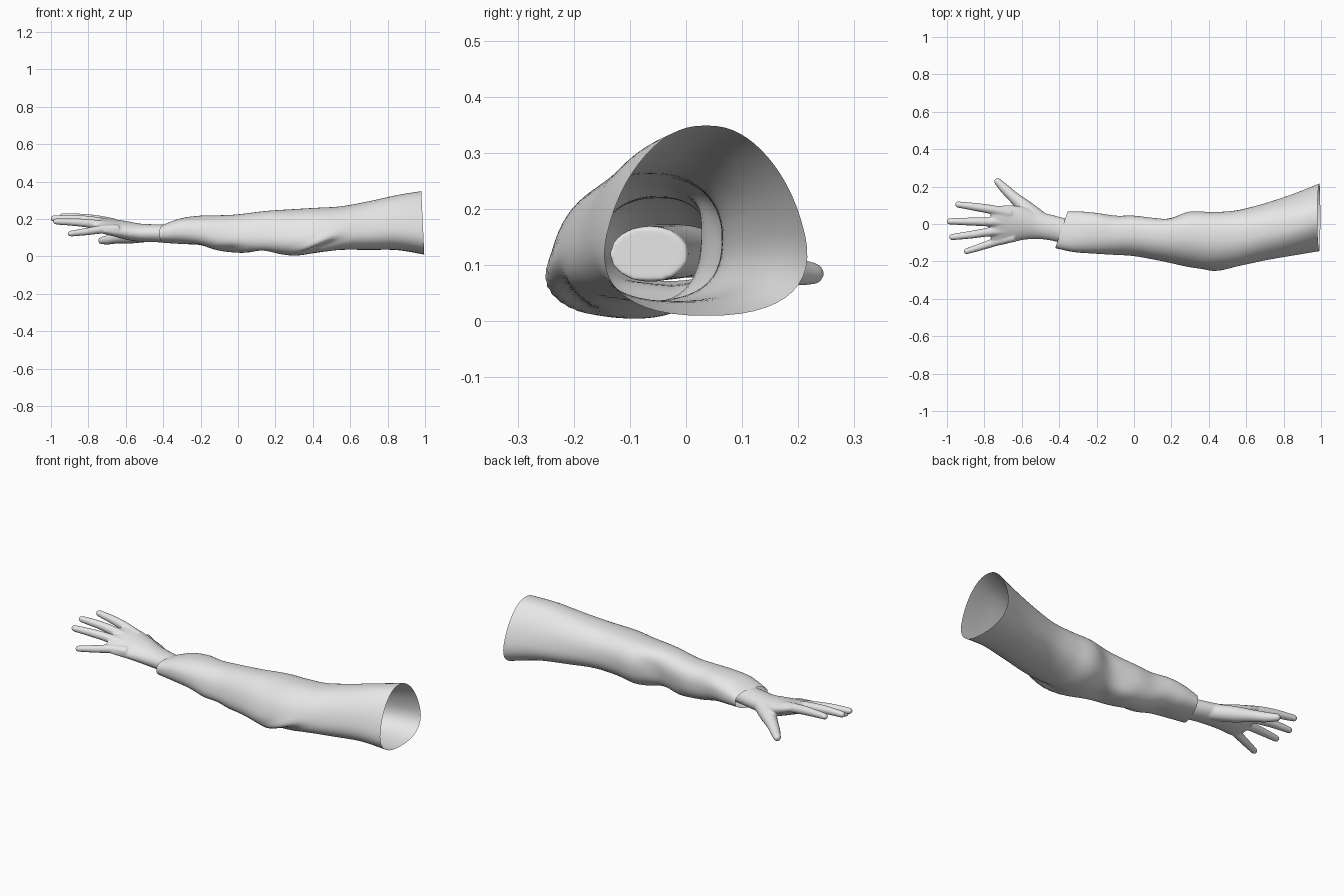
import bpy, bmesh, math
from mathutils import Vector

grey = bpy.data.materials.new("light grey")
grey.diffuse_color = (0.8, 0.8, 0.8, 1)


def catmull(rows, steps):
    """Smoothly interpolate rows of numbers."""
    out = []
    for i in range(len(rows) - 1):
        a, b, c, d = (rows[min(max(i + k, 0), len(rows) - 1)] for k in (-1, 0, 1, 2))
        for s in range(steps):
            t = s / steps
            out.append([0.5 * (2 * q + (r - p) * t + (2 * p - 5 * q + 4 * r - w) * t * t
                               + (3 * q - p - 3 * r + w) * t ** 3)
                        for p, q, r, w in zip(a, b, c, d)])
    return out + [list(rows[-1])]


def loft(bm, rings, cap):
    """Skin a list of point rings, optionally closing both ends."""
    loops = [[bm.verts.new(p) for p in ring] for ring in rings]
    n = len(loops[0])
    for a, b in zip(loops, loops[1:]):
        for i in range(n):
            j = (i + 1) % n
            bm.faces.new((a[i], a[j], b[j], b[i]))
    if cap:
        bm.faces.new(loops[0])
        bm.faces.new(loops[-1])


def finish(bm, name):
    bmesh.ops.recalc_face_normals(bm, faces=bm.faces)
    mesh = bpy.data.meshes.new(name)
    bm.to_mesh(mesh)
    bm.free()
    mesh.materials.append(grey)
    for p in mesh.polygons:
        p.use_smooth = True
    ob = bpy.data.objects.new(name, mesh)
    bpy.context.collection.objects.link(ob)
    return ob


# Sleeve: x, y min, y max, z min, z max, top taper, lean, slant along y, slant along z
stations = [
    (-0.388, -0.13, 0.068, 0.072, 0.172, 0.0, 0.0, 0.033, 0.0),
    (-0.30, -0.152, 0.068, 0.066, 0.205, 0.0, 0.0, 0.02, 0.0),
    (-0.20, -0.16, 0.06, 0.055, 0.218, 0.0, 0.1, 0.0, 0.0),
    (-0.10, -0.165, 0.046, 0.03, 0.22, 0.05, 0.1, 0.0, 0.0),
    (0.00, -0.17, 0.045, 0.02, 0.225, 0.05, 0.15, 0.0, 0.0),
    (0.15, -0.195, 0.032, 0.02, 0.243, 0.05, 0.2, 0.0, 0.0),
    (0.30, -0.225, 0.068, 0.004, 0.253, 0.1, 0.2, 0.0, 0.0),
    (0.42, -0.237, 0.066, 0.02, 0.26, 0.12, 0.18, 0.0, 0.0),
    (0.55, -0.222, 0.075, 0.035, 0.268, 0.15, 0.12, 0.0, 0.0),
    (0.70, -0.19, 0.11, 0.035, 0.295, 0.2, 0.05, 0.0, 0.0),
    (0.85, -0.163, 0.155, 0.034, 0.328, 0.26, 0.0, 0.0, 0.0),
    (0.988, -0.137, 0.208, 0.01, 0.349, 0.3, 0.0, 0.0, -0.008),
]
# Cloth folds: x, angle, height, length, angular width, twist
folds = [
    (0.41, 212, 0.010, 0.10, 11, -190),
    (0.43, 232, -0.014, 0.10, 13, -190),
    (0.14, 275, -0.014, 0.06, 25, 120),
    (-0.04, 235, -0.010, 0.07, 22, -120),
    (0.05, 310, 0.008, 0.06, 22, 100),
    (-0.22, 262, -0.008, 0.06, 22, 150),
    (0.20, 15, -0.010, 0.06, 25, 100),
]


def soft_power(v):
    return math.copysign(abs(v) ** 0.85, v)


def sleeve_ring(row, n=56):
    x, y0, y1, z0, z1, taper, lean, sy, sz = row
    cy, hy, cz, hz = (y0 + y1) / 2, (y1 - y0) / 2, (z0 + z1) / 2, (z1 - z0) / 2
    ring = []
    for i in range(n):
        ang = 360 * i / n
        c, s = soft_power(math.cos(math.radians(ang))), soft_power(math.sin(math.radians(ang)))
        r = 1.0
        for fx, fa, h, length, width, twist in folds:
            da = (ang - fa - twist * (x - fx) + 180) % 360 - 180
            r += h / hz * math.exp(-((x - fx) / length) ** 2 - (da / width) ** 2)
        y = cy + hy * 0.985 * c * (1 - taper * s) * r + lean * hz * s
        ring.append((x + sy * c + sz * s, y, cz + hz * s * r))
    return ring


bm = bmesh.new()
loft(bm, [sleeve_ring(r) for r in catmull(stations, 6)], cap=False)
finish(bm, "sleeve")

# Forearm, wrist and palm: x, y centre, half width, z centre, half height, tilt
palm = [
    (-0.22, -0.066, 0.07, 0.12, 0.05, 0.0),
    (-0.34, -0.045, 0.069, 0.122, 0.049, 0.0),
    (-0.44, -0.02, 0.069, 0.124, 0.048, 0.0),
    (-0.52, -0.006, 0.074, 0.127, 0.048, 0.05),
    (-0.59, 0.003, 0.088, 0.138, 0.049, 0.12),
    (-0.66, 0.0, 0.1, 0.152, 0.042, 0.2),
    (-0.72, -0.008, 0.105, 0.165, 0.034, 0.26),
    (-0.765, -0.006, 0.09, 0.175, 0.02, 0.28),
]
# Digits: path points with x, y, z, radius
digits = [
    [(-0.48, 0.01, 0.12, 0.042), (-0.57, 0.08, 0.11, 0.041), (-0.64, 0.14, 0.10, 0.031),
     (-0.69, 0.187, 0.09, 0.026), (-0.728, 0.226, 0.085, 0.02)],
    [(-0.66, 0.055, 0.175, 0.028), (-0.75, 0.075, 0.195, 0.025), (-0.84, 0.09, 0.207, 0.022),
     (-0.94, 0.104, 0.214, 0.017)],
    [(-0.66, 0.01, 0.165, 0.028), (-0.76, 0.011, 0.187, 0.025), (-0.87, 0.013, 0.2, 0.022),
     (-0.985, 0.014, 0.203, 0.017)],
    [(-0.66, -0.035, 0.155, 0.027), (-0.76, -0.041, 0.172, 0.024), (-0.87, -0.057, 0.183, 0.021),
     (-0.972, -0.07, 0.187, 0.017)],
    [(-0.64, -0.07, 0.145, 0.026), (-0.72, -0.09, 0.145, 0.023), (-0.81, -0.119, 0.133, 0.02),
     (-0.895, -0.146, 0.122, 0.016)],
]


def palm_ring(row, n=32):
    x, cy, hy, cz, hz, tilt = row
    return [(x, cy + hy * math.cos(a), cz + hz * math.sin(a) + tilt * hy * math.cos(a))
            for a in (2 * math.pi * i / n for i in range(n))]


def add_digit(bm, path, n=18):
    pts = catmull(path, 5)
    centres = [Vector(p[:3]) for p in pts]
    end = (centres[-1] - centres[-2]).normalized()
    tip, tip_r = centres[-1], pts[-1][3]
    discs = [(c, p[3]) for c, p in zip(centres, pts)]
    # rounded fingertip
    for k in range(1, 6):
        a = math.radians(17 * k)
        discs.append((tip + end * tip_r * math.sin(a), tip_r * math.cos(a)))
    rings = []
    for i, (c, r) in enumerate(discs):
        d = (discs[min(i + 1, len(discs) - 1)][0] - discs[max(i - 1, 0)][0]).normalized()
        side = d.cross(Vector((0, 0, 1))).normalized()
        up = side.cross(d)
        rings.append([c + r * (side * math.cos(t) + up * math.sin(t))
                      for t in (2 * math.pi * j / n for j in range(n))])
    loft(bm, rings, cap=True)


bm = bmesh.new()
loft(bm, [palm_ring(r) for r in catmull(palm, 5)], cap=True)
for path in digits:
    add_digit(bm, path)
hand = finish(bm, "hand_and_forearm")

# Fuse palm and digits into one smooth skin
fuse = hand.modifiers.new("fuse", 'REMESH')
fuse.mode = 'VOXEL'
fuse.voxel_size = 0.005
fuse.use_smooth_shade = True
relax = hand.modifiers.new("relax", 'SMOOTH')
relax.factor = 0.5
relax.iterations = 8
